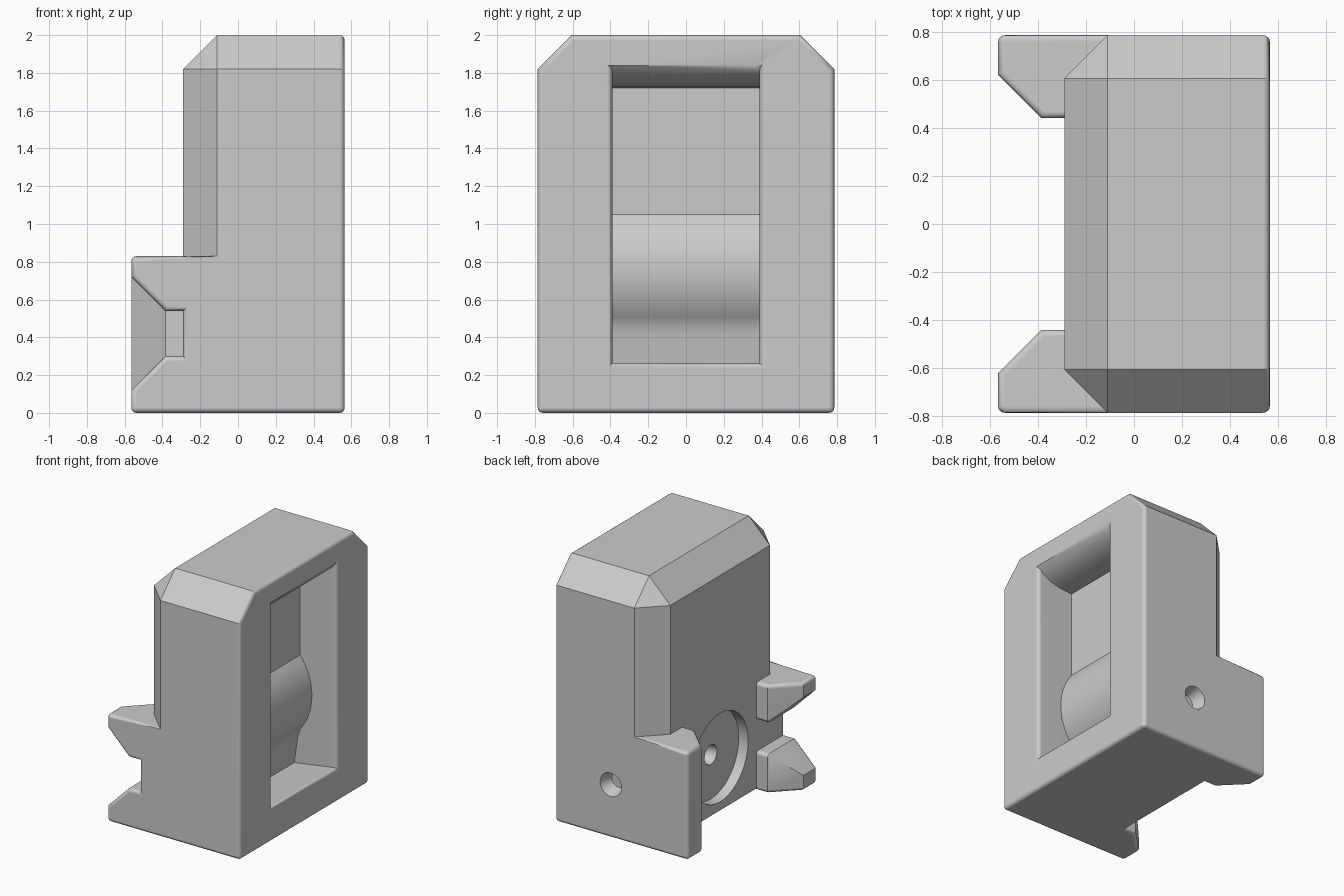
import bpy, bmesh, math
from mathutils import Vector, Matrix

cube = bpy.data.objects.get("Cube")
if cube:
    bpy.data.objects.remove(cube, do_unlink=True)

grey = bpy.data.materials.new("plain_grey")
grey.use_nodes = True
grey.diffuse_color = (0.6, 0.6, 0.6, 1)
grey.node_tree.nodes["Principled BSDF"].inputs["Base Color"].default_value = (0.6, 0.6, 0.6, 1)


def make_object(name, bm):
    bmesh.ops.recalc_face_normals(bm, faces=bm.faces)
    mesh = bpy.data.meshes.new(name)
    bm.to_mesh(mesh)
    bm.free()
    mesh.materials.append(grey)
    ob = bpy.data.objects.new(name, mesh)
    bpy.context.collection.objects.link(ob)
    return ob


def prism(name, points, axis, lo, hi):
    """Extrude a flat outline along y or z."""
    bm = bmesh.new()
    place = (lambda a, b: (a, lo, b)) if axis == "y" else (lambda a, b: (a, b, lo))
    step = (0, hi - lo, 0) if axis == "y" else (0, 0, hi - lo)
    face = bm.faces.new([bm.verts.new(place(a, b)) for a, b in points])
    out = bmesh.ops.extrude_face_region(bm, geom=[face], use_keep_orig=True)
    bmesh.ops.translate(bm, verts=[v for v in out["geom"] if isinstance(v, bmesh.types.BMVert)], vec=step)
    return make_object(name, bm)


def plug(name, r1, r2, depth, centre, axis):
    """Round cutter whose middle sits on a surface."""
    bm = bmesh.new()
    turn = Vector((0, 0, 1)).rotation_difference(Vector(axis)).to_matrix().to_4x4()
    bmesh.ops.create_cone(bm, cap_ends=True, segments=48, radius1=r1, radius2=r2, depth=depth,
                          matrix=Matrix.Translation(centre) @ turn)
    return make_object(name, bm)


def combine(ob, other, operation):
    mod = ob.modifiers.new("combine", "BOOLEAN")
    mod.operation, mod.object, mod.solver = operation, other, "EXACT"
    bpy.context.view_layer.update()
    deps = bpy.context.evaluated_depsgraph_get()
    mesh = bpy.data.meshes.new_from_object(ob.evaluated_get(deps))
    ob.modifiers.clear()
    ob.data = mesh
    bpy.data.objects.remove(other, do_unlink=True)


def tidy(ob):
    bm = bmesh.new()
    bm.from_mesh(ob.data)
    bmesh.ops.remove_doubles(bm, verts=bm.verts, dist=0.0005)
    bmesh.ops.dissolve_limit(bm, angle_limit=0.01, verts=bm.verts, edges=bm.edges)
    bm.to_mesh(ob.data)
    bm.free()


# Body: block with wide chamfers on the top and on the rear-side corners
X0, X1, Y, C = -0.29, 0.565, 0.785, 0.18
bm = bmesh.new()
for s in (-1, 1):
    for x, y, z in ((X1, Y, 0), (X1, Y, 2 - C), (X1, Y - C, 2),
                    (X0 + C, Y, 0), (X0, Y - C, 0),
                    (X0 + C, Y, 2 - C), (X0, Y - C, 2 - C), (X0 + C, Y - C, 2)):
        bm.verts.new((x, s * y, z))
bmesh.ops.convex_hull(bm, input=bm.verts)
bmesh.ops.dissolve_limit(bm, angle_limit=0.01, verts=bm.verts, edges=bm.edges)
body = make_object("housing", bm)

# Side wings at the bottom; the front one has a flared notch
for s in (-1, 1):
    outline = [(0, Y), (-X1, Y), (-X1, 0.62), (-0.385, 0.44), (0, 0.44)]
    wing = prism("wing", [(x, s * y) for x, y in outline], "z", 0, 0.83)
    if s < 0:
        low = [(-0.6, 0.085), (-0.385, 0.30), (X0, 0.30)]
        notch = prism("notch", low + [(x, 0.84 - z) for x, z in reversed(low)], "y", -1, -0.3)
        combine(wing, notch, "DIFFERENCE")
    combine(body, wing, "UNION")
tidy(body)

# Window pocket with a rounded bulge on its back wall
back, mid, radius = 0.255, 0.765, 0.456
half = math.asin(0.285 / radius)
bulge = [(back + radius * (math.cos(a) - math.cos(half)), mid + radius * math.sin(a))
         for a in [half * (1 - i / 8) for i in range(17)]]
ceiling = [(0.7, 1.84), (X1, 1.84), (0.52, 1.79), (0.45, 1.75), (0.36, 1.728), (back, 1.72)]
pocket = prism("pocket", ceiling + bulge + [(0.235, 0.42), (0.205, 0.21), (X1, 0.265), (0.7, 0.265)],
               "y", -0.39, 0.39)
combine(body, pocket, "DIFFERENCE")

# Soften the square outer edges, leaving the chamfers crisp
bm = bmesh.new()
bm.from_mesh(body.data)
bmesh.ops.remove_doubles(bm, verts=bm.verts, dist=0.0005)
square = [e for e in bm.edges if e.is_manifold and e.is_convex
          and e.calc_face_angle(0) > math.radians(62)]
bmesh.ops.bevel(bm, geom=square, offset=0.028, offset_type="OFFSET", segments=4, profile=0.5,
                affect="EDGES", clamp_overlap=True)
bm.to_mesh(body.data)
bm.free()

# Round recess with a centre hole, and a tapered screw hole in the back
combine(body, plug("recess", 0.34, 0.34, 0.16, (X0, 0, 0.42), (1, 0, 0)), "DIFFERENCE")
combine(body, plug("centre_hole", 0.09, 0.06, 0.2, (X0 + 0.08, 0, 0.42), (1, 0, 0)), "DIFFERENCE")
combine(body, plug("screw_hole", 0.12, 0.06, 0.2, (0.09, Y, 0.41), (0, -1, 0)), "DIFFERENCE")

# Smooth shading with crisp corners
bpy.context.view_layer.objects.active = body
body.select_set(True)
bpy.ops.object.shade_smooth_by_angle(angle=math.radians(30))
weighted = body.modifiers.new("even_shading", "WEIGHTED_NORMAL")
weighted.keep_sharp = True
